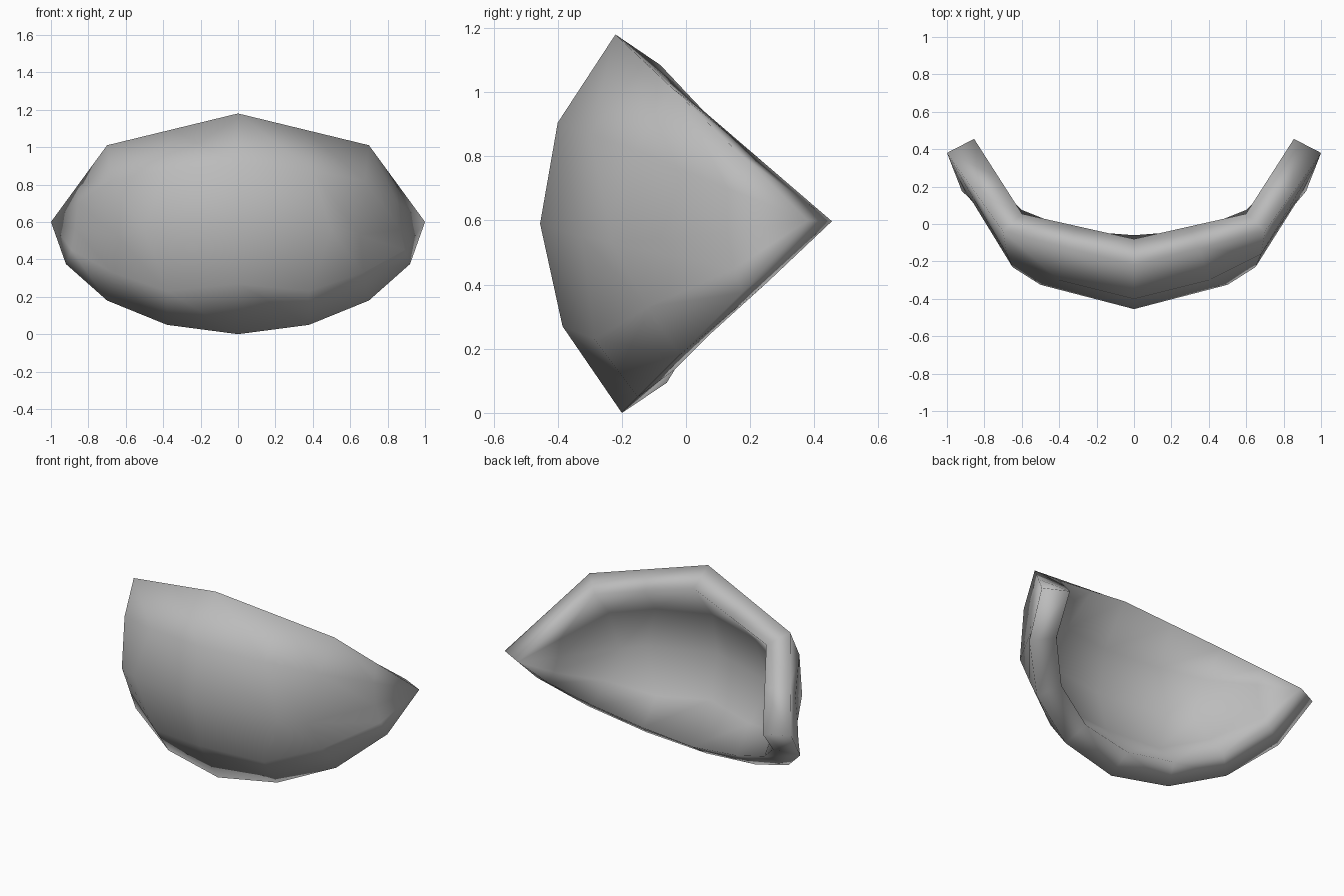
import bpy, bmesh

if "Cube" in bpy.data.objects:
    bpy.data.objects.remove(bpy.data.objects["Cube"])

# outer surface of the right half: rows from upper rim to lower rim,
# columns from the centre line towards the side tip
TIP = (1.0, 0.38, 0.6)
ROWS = [
    [(0, -0.22, 1.18), (0.35, -0.13, 1.095), (0.70, -0.04, 1.01), (0.85, 0.17, 0.805)],
    [(0, -0.40, 0.905), (0.40, -0.30, 0.87), (0.68, -0.16, 0.82), (0.855, 0.13, 0.70)],
    [(0, -0.455, 0.59), (0.50, -0.325, 0.55), (0.65, -0.23, 0.53), (0.87, 0.13, 0.56)],
    [(0, -0.385, 0.27), (0.38, -0.285, 0.23), (0.67, -0.12, 0.33), (0.89, 0.15, 0.45)],
    [(0, -0.20, 0.0), (0.38, -0.15, 0.05), (0.70, -0.02, 0.18), (0.92, 0.175, 0.375)],
]


def inner(p):
    """Matching point on the inside of the thick wall."""
    x, y, z = p
    return (x * 0.855, y + 0.14 - 0.065 * abs(x), 0.585 + (z - 0.585) * 0.84)


def skin(bm, move):
    """One curved skin, mirrored about the centre line, closing at both tips."""
    tips = {s: bm.verts.new(move((s * TIP[0], TIP[1], TIP[2]))) for s in (-1, 1)}
    grid = []
    for row in ROWS:
        left = [(-x, y, z) for x, y, z in reversed(row[1:])]
        grid.append([tips[-1]] + [bm.verts.new(move(p)) for p in left + row] + [tips[1]])
    for a, b in zip(grid, grid[1:]):
        for i in range(len(a) - 1):
            quad = [a[i], b[i], b[i + 1], a[i + 1]]
            bm.faces.new(list(dict.fromkeys(quad)))
    return grid


# curved guard: outer and inner skins joined by rims
bm = bmesh.new()
out = skin(bm, lambda p: p)
ins = skin(bm, inner)
for r in (0, -1):
    for i in range(len(out[r]) - 1):
        bm.faces.new([out[r][i], out[r][i + 1], ins[r][i + 1], ins[r][i]])
bmesh.ops.recalc_face_normals(bm, faces=bm.faces)
for f in bm.faces:
    f.smooth = True
mesh = bpy.data.meshes.new("curved_guard")
bm.to_mesh(mesh)
bm.free()

grey = bpy.data.materials.new("plain grey")
grey.diffuse_color = (0.5, 0.5, 0.5, 1)
grey.use_nodes = True
grey.node_tree.nodes["Principled BSDF"].inputs["Base Color"].default_value = grey.diffuse_color
mesh.materials.append(grey)

guard = bpy.data.objects.new("curved_guard", mesh)
bpy.context.collection.objects.link(guard)
